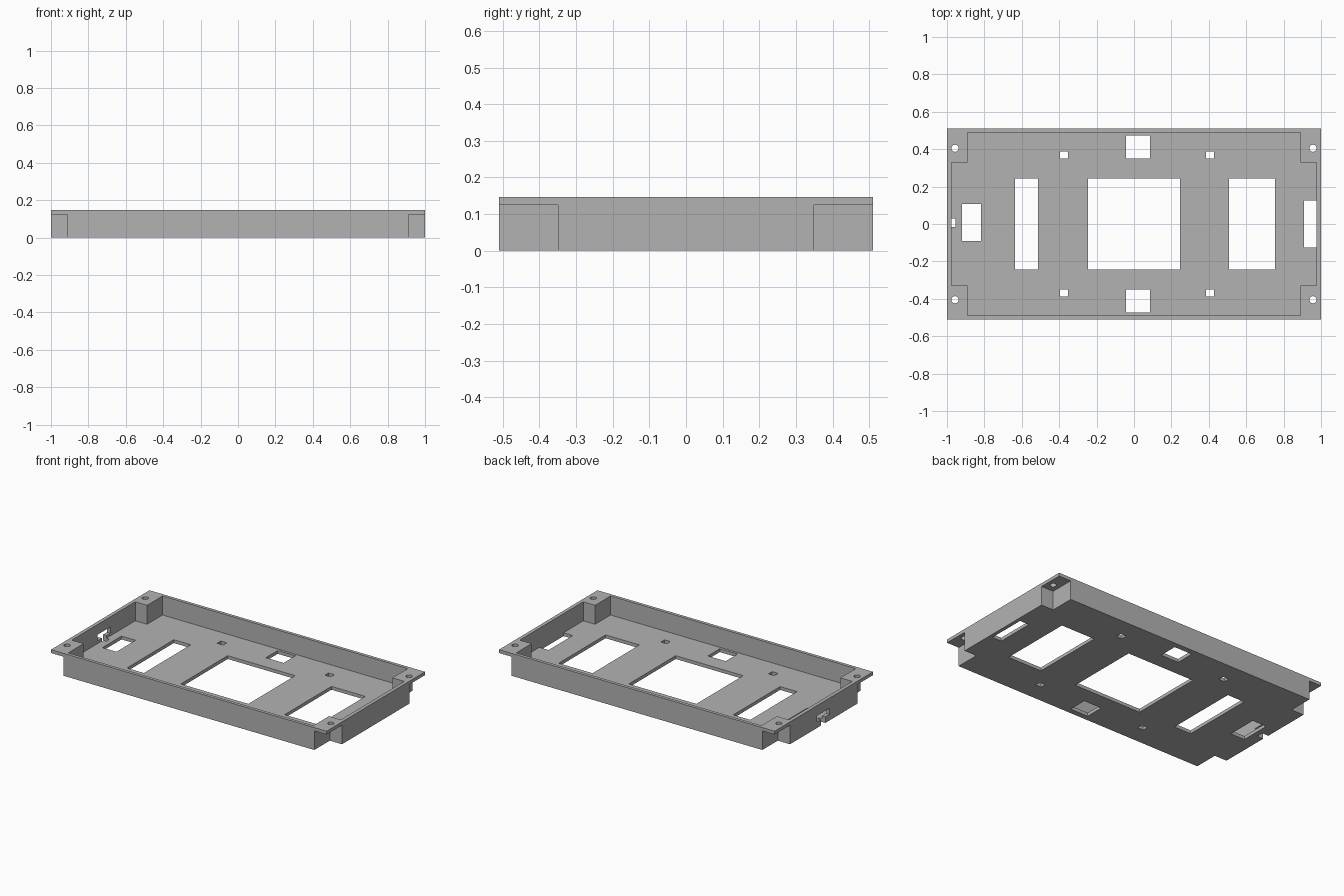
import bpy
import bmesh

if "Cube" in bpy.data.objects:
    bpy.data.objects.remove(bpy.data.objects["Cube"], do_unlink=True)

HALF_X, HALF_Y, HEIGHT = 1.0, 0.51, 0.147
FLOOR = 0.022
RIM_UNDER = 0.125

grey = bpy.data.materials.new("plain grey")
grey.use_nodes = True
grey.diffuse_color = (0.45, 0.45, 0.45, 1)
grey.node_tree.nodes["Principled BSDF"].inputs["Base Color"].default_value = (0.45, 0.45, 0.45, 1)


def prism(name, points, z0, z1):
    """Extrude a closed outline from z0 to z1."""
    bm = bmesh.new()
    face = bm.faces.new([bm.verts.new((x, y, z0)) for x, y in points])
    top = bmesh.ops.extrude_face_region(bm, geom=[face])
    verts = [v for v in top["geom"] if isinstance(v, bmesh.types.BMVert)]
    bmesh.ops.translate(bm, verts=verts, vec=(0, 0, z1 - z0))
    bmesh.ops.recalc_face_normals(bm, faces=bm.faces)
    mesh = bpy.data.meshes.new(name)
    bm.to_mesh(mesh)
    bm.free()
    mesh.materials.append(grey)
    obj = bpy.data.objects.new(name, mesh)
    bpy.context.collection.objects.link(obj)
    return obj


def box(name, x0, x1, y0, y1, z0, z1):
    return prism(name, [(x0, y0), (x1, y0), (x1, y1), (x0, y1)], z0, z1)


def cut(target, cutter):
    """Subtract the cutter, keep the result and drop the cutter."""
    mod = target.modifiers.new("cut", 'BOOLEAN')
    mod.operation = 'DIFFERENCE'
    mod.solver = 'EXACT'
    mod.object = cutter
    bpy.context.view_layer.update()
    graph = bpy.context.evaluated_depsgraph_get()
    mesh = bpy.data.meshes.new_from_object(target.evaluated_get(graph))
    target.modifiers.clear()
    target.data = mesh
    bpy.data.objects.remove(cutter, do_unlink=True)


tray = box("tray", -HALF_X, HALF_X, -HALF_Y, HALF_Y, 0, HEIGHT)

# Cross-shaped cavity, leaving the walls, floor and corner posts
ix, iy, px, py = 0.976, 0.489, 0.89, 0.329
quarter = [(ix, py), (px, py), (px, iy)]
outline = (quarter + [(-x, y) for x, y in reversed(quarter)]
           + [(-x, -y) for x, y in quarter]
           + [(x, -y) for x, y in reversed(quarter)])
cut(tray, prism("cavity", outline, FLOOR, HEIGHT + 0.1))

# Corners: space under the mounting tabs, and a round screw hole in each tab
for sx in (-1, 1):
    for sy in (-1, 1):
        xs = sorted((sx * 0.911, sx * 1.1))
        ys = sorted((sy * 0.35, sy * 0.6))
        cut(tray, box("corner_notch", *xs, *ys, -0.1, RIM_UNDER))
        bpy.ops.mesh.primitive_cylinder_add(
            vertices=32, radius=0.019, depth=0.1,
            location=(sx * 0.957, sy * 0.405, HEIGHT))
        cut(tray, bpy.context.object)

# Floor openings: x range, y range
openings = [
    (-0.245, 0.245, -0.243, 0.243),   # centre window
    (0.508, 0.754, -0.243, 0.243),    # wide window
    (-0.636, -0.513, -0.243, 0.243),  # narrow window
    (-0.92, -0.818, -0.092, 0.106),   # end window
    (0.909, 0.976, -0.125, 0.126),    # end slot
]
for y0, y1 in ((0.35, 0.473), (-0.473, -0.35)):
    openings.append((-0.043, 0.086, y0, y1))
for y0, y1 in ((0.35, 0.388), (-0.388, -0.35)):
    openings.append((-0.396, -0.353, y0, y1))
    openings.append((0.385, 0.428, y0, y1))
for x0, x1, y0, y1 in openings:
    cut(tray, box("opening", x0, x1, y0, y1, -0.1, FLOOR + 0.02))

# Port in the end wall, with a narrow notch down through the floor
cut(tray, box("port", -1.1, -0.96, -0.06, 0.07, 0.04, 0.08))
cut(tray, box("port_notch", -1.1, -0.954, -0.016, 0.03, -0.1, 0.06))

tray.data.name = "tray"
